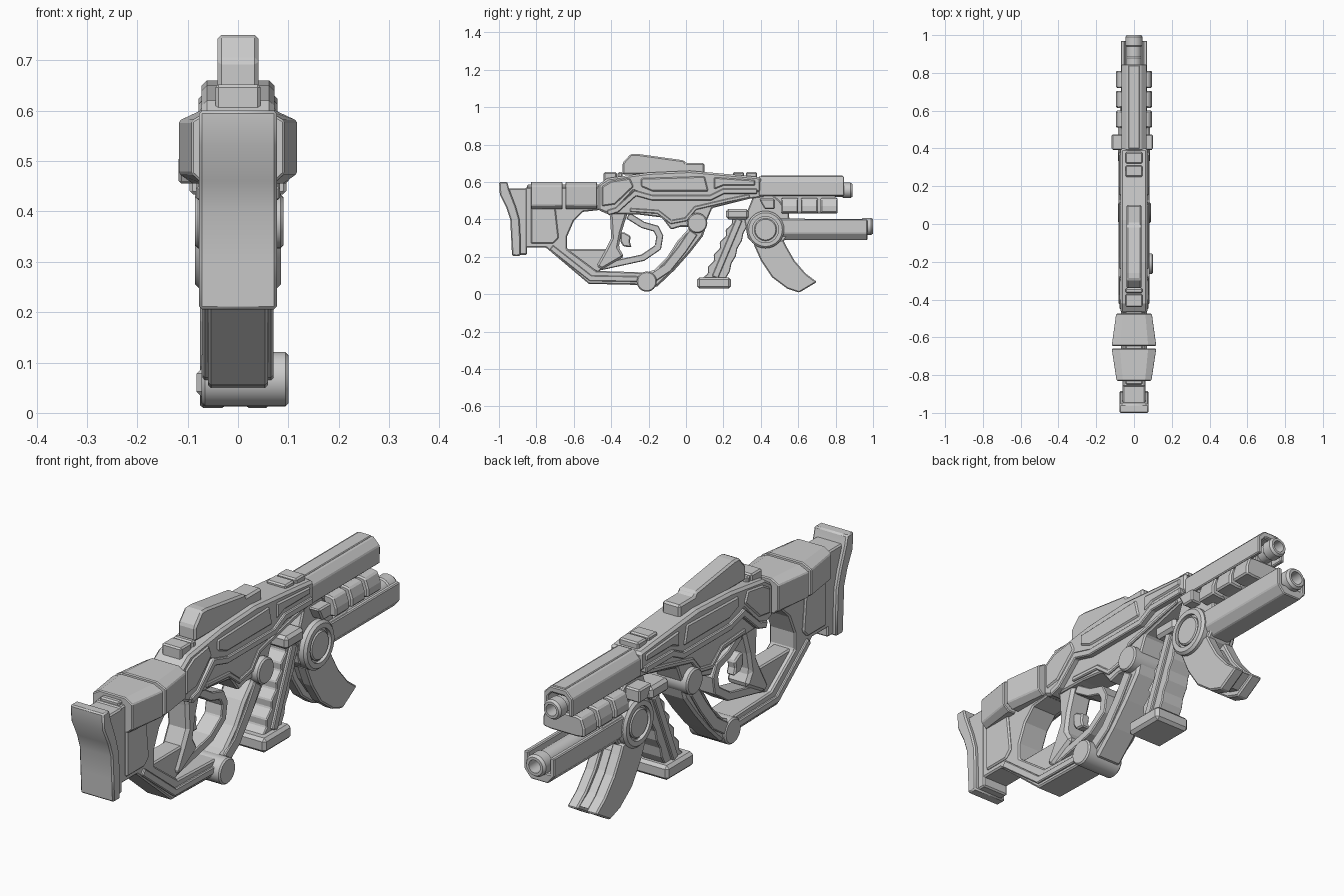
import bpy, bmesh, math
from mathutils import Vector

if "Cube" in bpy.data.objects:
    bpy.data.objects.remove(bpy.data.objects["Cube"])


def finish(name, bm, bevel=0.0, smooth=False):
    bmesh.ops.recalc_face_normals(bm, faces=bm.faces)
    me = bpy.data.meshes.new(name)
    bm.to_mesh(me)
    bm.free()
    ob = bpy.data.objects.new(name, me)
    bpy.context.collection.objects.link(ob)
    if bevel:
        m = ob.modifiers.new("edge_bevel", 'BEVEL')
        m.width, m.segments, m.limit_method = bevel, 1, 'ANGLE'
        m.angle_limit = math.radians(40)
    if smooth:
        bpy.context.view_layer.objects.active = ob
        ob.select_set(True)
        bpy.ops.object.shade_smooth_by_angle(angle=math.radians(30))
        ob.select_set(False)
    return ob


def loft(name, rings, bevel=0.0, smooth=False):
    """Skin closed rings of 3D points and cap both ends."""
    bm = bmesh.new()
    vs = [[bm.verts.new(p) for p in r] for r in rings]
    n = len(vs[0])
    for a, b in zip(vs, vs[1:]):
        for i in range(n):
            bm.faces.new((a[i], a[(i + 1) % n], b[(i + 1) % n], b[i]))
    bm.faces.new(vs[0])
    bm.faces.new(vs[-1])
    return finish(name, bm, bevel, smooth)


def prism(name, yz, x1, x0=None, bevel=0.006, smooth=False):
    """Side profile (y, z) extruded across x."""
    x0 = -x1 if x0 is None else x0
    return loft(name, [[(x, y, z) for y, z in yz] for x in (x0, x1)], bevel, smooth)


def box(name, y0, y1, z0, z1, x1, x0=None, bevel=0.006):
    return prism(name, [(y0, z0), (y1, z0), (y1, z1), (y0, z1)], x1, x0, bevel)


def strip(name, path, w, x1, x0=None, bevel=0.004):
    """Constant-width band following a side-view path."""
    p = [Vector(q) for q in path]
    left, right = [], []
    for i, q in enumerate(p):
        d0 = (q - p[max(i - 1, 0)]).normalized()
        d1 = (p[min(i + 1, len(p) - 1)] - q).normalized()
        d = (d0 + d1).normalized()
        k = w / 2 / max(0.5, d.dot(d1 if d1.length else d0))
        nrm = Vector((-d.y, d.x)) * k
        left.append(q + nrm)
        right.append(q - nrm)
    return prism(name, left + right[::-1], x1, x0, bevel)


def section(name, half, y0, y1, bevel=0.004):
    """Half cross-section (x, z) mirrored and run along y."""
    ring = half + [(-x, z) for x, z in half[::-1]]
    return loft(name, [[(x, y, z) for x, z in ring] for y in (y0, y1)], bevel)


def lathe(name, prof, y, z, axis='y', seg=24):
    """Profile (radius, distance) turned about an axis through (y, z)."""
    bm = bmesh.new()
    rings = []
    for r, t in prof:
        ring = []
        for i in range(seg):
            a = math.tau * i / seg
            c, s = r * math.cos(a), r * math.sin(a)
            ring.append(bm.verts.new((c, t, z + s) if axis == 'y' else (t, y + c, z + s)))
        rings.append(ring)
    for a, b in zip(rings, rings[1:]):
        for i in range(seg):
            bm.faces.new((a[i], a[(i + 1) % seg], b[(i + 1) % seg], b[i]))
    bm.faces.new(rings[0])
    bm.faces.new(rings[-1])
    return finish(name, bm, 0, True)


# Butt plate and its backing
prism("butt_plate", [(-1, .6), (-.955, .6), (-.945, .56), (-.91, .47), (-.89, .40), (-.885, .30),
                     (-.885, .205), (-.93, .205), (-.935, .30), (-.94, .40), (-.96, .46), (-.995, .53)],
      .077, smooth=True)
prism("butt_backing", [(-.95, .565), (-.85, .565), (-.85, .21), (-.89, .21), (-.90, .40), (-.93, .49)], .06)

# Stock with tapered cheek pads
prism("stock_body", [(-.84, .57), (-.46, .57), (-.46, .45), (-.55, .44), (-.60, .39), (-.635, .31),
                     (-.635, .24), (-.48, .125), (-.20, .115), (-.20, .048), (-.52, .055),
                     (-.75, .25), (-.86, .25), (-.86, .57)], .06)
prism("stock_side_plate", [(-.83, .48), (-.70, .48), (-.68, .30), (-.71, .27), (-.83, .27)], .068)
strip("lower_frame_rail", [(-.72, .25), (-.51, .085), (-.23, .08)], .03, .07)
prism("stock_infill", [(-.65, .24), (-.42, .24), (-.41, .17), (-.47, .115), (-.52, .14)], .04)
pad = [(.075, .6), (.118, .58), (.118, .475), (.09, .455), (-.09, .455), (-.118, .475), (-.118, .58), (-.075, .6)]
for nm, y0, s0, y1, s1 in (("rear_cheek_pad", -.83, .78, -.66, 1), ("front_cheek_pad", -.645, 1, -.475, .8)):
    loft(nm, [[(x * s, y, z) for x, z in pad] for y, s in ((y0, s0), (y1, s1))], .004)
box("stock_top_rail", -.85, -.45, .54, .585, .045)

# Receiver
prism("upper_receiver", [(-.47, .585), (-.42, .62), (-.20, .65), (.02, .66), (.30, .635), (.40, .625),
                         (.40, .545), (.20, .55), (.13, .51), (-.18, .51), (-.28, .55), (-.40, .42), (-.47, .45)],
      .072, bevel=.01)
prism("lower_receiver", [(-.41, .43), (-.28, .56), (.40, .56), (.42, .52), (.34, .51), (.22, .48), (.14, .46),
                         (.11, .39), (.03, .36), (-.03, .36), (-.08, .345), (-.13, .41), (-.25, .425)], .06)
strip("side_trim", [(-.42, .435), (-.37, .45), (-.27, .54), (-.18, .515), (.13, .515), (.20, .55), (.38, .55)],
      .028, .083)
strip("lower_side_trim", [(-.30, .45), (-.15, .44), (-.08, .385), (0, .40), (.05, .46), (.22, .50), (.34, .525)],
      .02, .068)
prism("rear_side_panel", [(-.45, .575), (-.40, .605), (-.30, .62), (-.28, .575), (-.38, .48), (-.45, .47)], .078)
prism("middle_side_panel", [(-.24, .62), (.10, .63), (.12, .55), (-.18, .55), (-.24, .575)], .078)
prism("front_side_panel", [(.15, .625), (.37, .61), (.37, .58), (.20, .58), (.15, .56)], .078)

# Sight and top rail blocks
prism("sight_housing", [(-.34, .64), (-.34, .70), (-.295, .75), (-.26, .75), (-.01, .715), (0, .70),
                        (.10, .70), (.10, .64)], .041, bevel=.008)
for i, (y0, y1) in enumerate(((-.44, -.37), (-.365, -.34), (.25, .31), (.32, .38))):
    box(f"top_rail_block_{i}", y0, y1, .60, .652, .045)

# Pistol grip, trigger and guard
prism("pistol_grip", [(-.41, .44), (-.31, .44), (-.345, .33), (-.36, .25), (-.33, .20), (-.45, .13),
                      (-.48, .15), (-.43, .24), (-.40, .30), (-.405, .40)], .05, bevel=.012)
prism("trigger", [(-.35, .33), (-.33, .33), (-.295, .31), (-.30, .28), (-.29, .25), (-.335, .255), (-.35, .28)], .02)
strip("trigger_guard", [(-.46, .145), (-.23, .195), (-.15, .25), (-.14, .31), (-.16, .35), (-.23, .37),
                        (-.31, .42)], .036, .04)

# Swept support arm with two pivots
prism("support_arm", [(.11, .37), (.09, .31), (.02, .22), (-.06, .13), (-.16, .035), (-.25, .10), (-.17, .13),
                      (-.10, .20), (-.045, .285), (.01, .345), (.03, .40)], .06, bevel=.01)
strip("support_arm_rib", [(.04, .33), (-.02, .24), (-.10, .14), (-.19, .08)], .05, .068)
for nm, y, z, x0, x1 in (("upper_pivot", .06, .38, -.085, .09), ("lower_pivot", -.21, .067, -.072, .1)):
    lathe(nm, [(.048, x0), (.054, x0 + .006), (.054, x1 - .006), (.048, x1)], y, z, 'x')

# Forward grip with finger ridges
left = [(.25 - .16 * t / 10, .41 - .33 * t / 10) for t in range(11)]
left = [(y + (.012 if i % 2 else -.006), z) for i, (y, z) in enumerate(left)]
right = [(.34 - .13 * t / 8 + (.008 if t % 2 else 0), .41 - .33 * t / 8) for t in range(9)]
prism("forward_grip", left + right[::-1], .052, bevel=.004)
strip("forward_grip_rib", [(.285, .40), (.155, .09)], .035, .064)
box("forward_grip_cap", .215, .335, .40, .455, .075, bevel=.012)
box("forward_grip_base", .06, .24, .03, .09, .082, bevel=.012)

# Hub housing, hub ring and disc
prism("hub_housing", [(.33, .45), (.37, .55), (.44, .55), (.50, .50), (.55, .43), (.56, .33), (.52, .28),
                      (.47, .25), (.38, .25), (.33, .30), (.31, .40)], .055)
lathe("hub_ring", [(.07, -.07), (.07, -.085), (.09, -.085), (.1, -.075), (.1, .075), (.09, .085), (.07, .085),
                   (.07, .07)], .425, .345, 'x', 32)
lathe("hub_disc", [(.055, -.083), (.06, -.078), (.06, .078), (.055, .083)], .425, .345, 'x', 32)

# Curved magazine: thin core with raised side rails
mag = [(.36, .27), (.40, .18), (.46, .09), (.54, .03), (.605, .008), (.70, .065), (.64, .11), (.58, .18),
       (.54, .25), (.52, .29)]
for nm, x0, x1 in (("magazine_left", -.075, -.025), ("magazine_right", .015, .062)):
    prism(nm, mag, x1, x0, bevel=.006)
prism("magazine_core", [(.39, .27), (.43, .18), (.49, .10), (.56, .045), (.61, .03), (.68, .07), (.62, .11),
                        (.56, .18), (.52, .25)], .03, bevel=0)

# Upper barrel under its shroud
section("upper_shroud", [(.036, .63), (.066, .60), (.066, .525), (.048, .525), (.048, .585), (.03, .605)],
        .39, .845)
section("upper_shroud_core", [(.045, .61), (.055, .55), (.04, .53)], .39, .60)
box("shroud_top_strip", .40, .84, .60, .634, .03, bevel=.003)
bore = [(.024, -.12), (.024, 0), (.034, 0), (.041, -.01), (.041, -.05), (.036, -.055), (.036, -.44)]
lathe("upper_barrel", [(r, .89 + t) for r, t in bore], 0, .555)

# Lower barrel in an open tray
section("lower_tray", [(.05, .33), (.05, .40), (.07, .40), (.07, .325), (.04, .29)][::-1]
        + [(.05, .34), (.03, .31)][2:], .50, .97)
lathe("lower_barrel", [(r * 1.12, 1 + t * 1.1) for r, t in bore], 0, .362)
box("tray_rear_block", .50, .64, .33, .405, .062)

# Heat-fin clips between the barrels
section("fin_rail", [(.04, .55), (.045, .44), (.03, .43)], .42, .80)
for i, y in enumerate((.51, .615, .72)):
    section(f"fin_clip_{i}", [(.06, .515), (.082, .51), (.096, .47), (.096, .435), (.06, .43)], y, y + .09, .006)
prism("rear_clip", [(.39, .51), (.475, .51), (.475, .455), (.42, .455)], .1, -.118)
